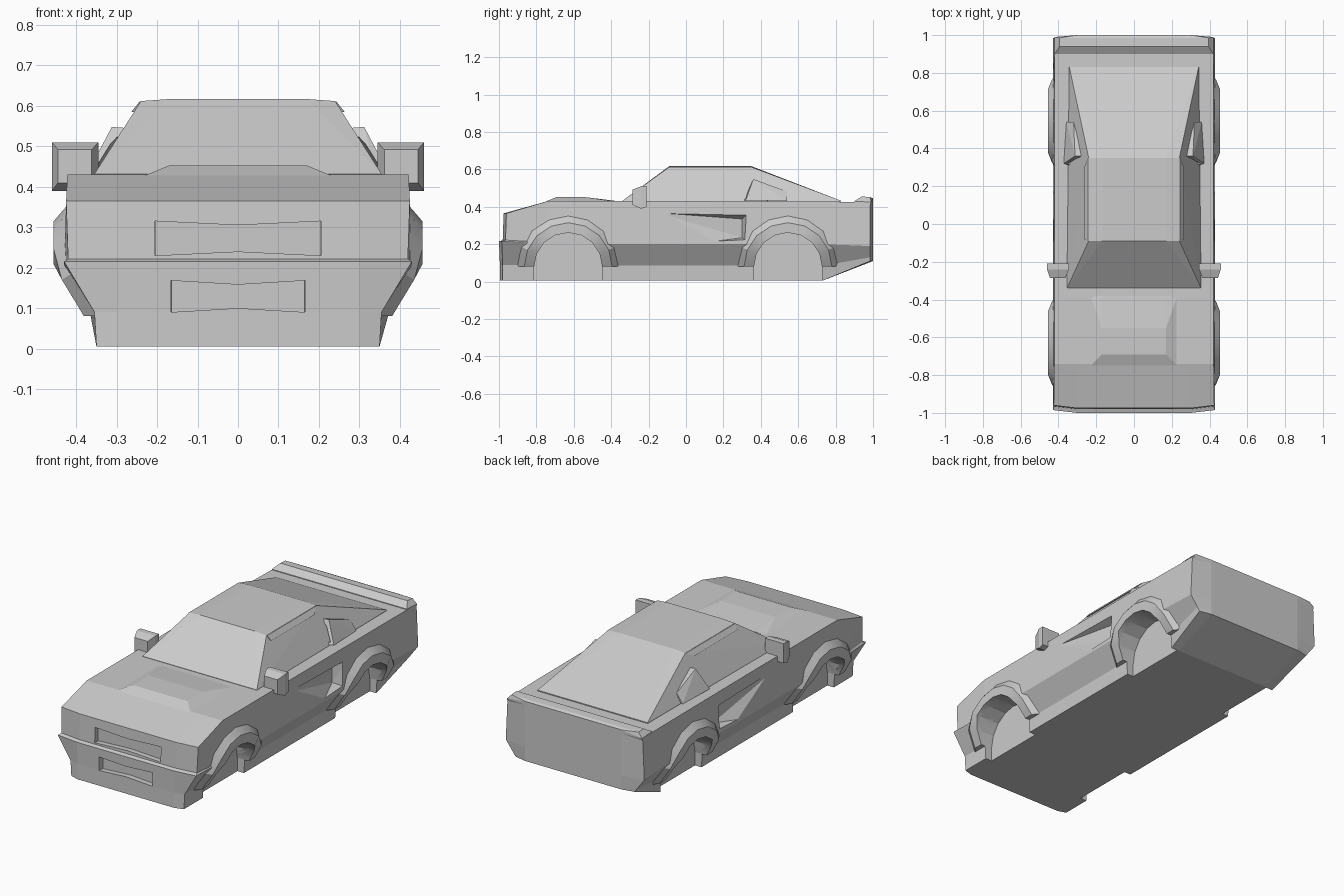
import bpy, bmesh, math

cube = bpy.data.objects.get("Cube")
if cube:
    bpy.data.objects.remove(cube, do_unlink=True)

paint = bpy.data.materials.new("light_grey")
paint.use_nodes = True
grey = (0.6, 0.6, 0.6, 1)
paint.diffuse_color = grey
paint.node_tree.nodes["Principled BSDF"].inputs["Base Color"].default_value = grey


def finish(name, bm):
    bmesh.ops.recalc_face_normals(bm, faces=bm.faces[:])
    mesh = bpy.data.meshes.new(name)
    bm.to_mesh(mesh)
    bm.free()
    mesh.materials.append(paint)
    obj = bpy.data.objects.new(name, mesh)
    bpy.context.collection.objects.link(obj)
    return obj


def hull(name, points, mirror=False):
    """Convex solid around the points, optionally with their x mirror images."""
    if mirror:
        points = points + [(-x, y, z) for x, y, z in points]
    bm = bmesh.new()
    verts = [bm.verts.new(p) for p in points]
    res = bmesh.ops.convex_hull(bm, input=verts)
    junk = {e for e in res["geom_interior"] + res["geom_unused"]
            if isinstance(e, bmesh.types.BMVert)}
    bmesh.ops.delete(bm, geom=list(junk), context="VERTS")
    bmesh.ops.dissolve_limit(bm, angle_limit=0.01, verts=bm.verts[:], edges=bm.edges[:])
    return finish(name, bm)


def prism(name, start, end):
    """Solid between two matching outlines."""
    bm = bmesh.new()
    a = [bm.verts.new(p) for p in start]
    b = [bm.verts.new(p) for p in end]
    bm.faces.new(a)
    bm.faces.new(b)
    for i in range(len(a)):
        j = (i + 1) % len(a)
        bm.faces.new((a[i], a[j], b[j], b[i]))
    return finish(name, bm)


def cut(target, cutter):
    cutter.hide_render = True
    mod = target.modifiers.new("cut", "BOOLEAN")
    mod.operation = "DIFFERENCE"
    mod.solver = "EXACT"
    mod.object = cutter
    bpy.context.view_layer.objects.active = target
    bpy.ops.object.modifier_apply(modifier=mod.name)
    bpy.data.objects.remove(cutter, do_unlink=True)


def mirrored(points, side):
    return [(x * side, y, z) for x, y, z in points]


# Body: half sections from sill to shoulder, lofted from nose to tail
def section(y, top):
    return [(0.35, y, 0.005), (0.355, y, 0.085), (0.43, y, 0.2),
            (0.43, y, 0.21), (0.422, y, top)]


nose = [(0.35, -0.98, 0.005), (0.355, -0.98, 0.09), (0.43, -0.985, 0.215),
        (0.42, -0.965, 0.222), (0.425, -0.96, 0.365)]
tail = [(0.37, 0.985, 0.11), (0.385, 0.985, 0.13), (0.43, 0.985, 0.19),
        (0.43, 0.985, 0.2), (0.42, 0.985, 0.425)]
stations = [nose, section(-0.74, 0.43), section(0, 0.43), section(0.73, 0.428), tail]
bm = bmesh.new()
rings = [[bm.verts.new(p) for p in s + mirrored(s, -1)[::-1]] for s in stations]
count = len(rings[0])
for a, b in zip(rings, rings[1:]):
    for i in range(count):
        j = (i + 1) % count
        bm.faces.new((a[i], a[j], b[j], b[i]))
for ring in (rings[0], rings[-1]):
    for i in range(count // 2 - 1):
        bm.faces.new((ring[i], ring[i + 1], ring[-2 - i], ring[-1 - i]))
for x in (-0.3, 0.3):
    bmesh.ops.bisect_plane(bm, geom=bm.verts[:] + bm.edges[:] + bm.faces[:],
                           plane_co=(x, 0, 0), plane_no=(1, 0, 0))
for v in bm.verts:
    if abs(v.co.x) < 0.31 and abs(v.co.y) > 0.95:
        v.co.y += math.copysign(0.015, v.co.y)
body = finish("body", bm)

# Wheel wells, with rounded tops and straight lower sides
AXLES = {"front": -0.63, "rear": 0.545}
HUB_Z = 0.08
STEPS = 8


def arch(radius, y):
    return [(y + radius * math.cos(math.pi * i / STEPS),
             HUB_Z + radius * math.sin(math.pi * i / STEPS)) for i in range(STEPS + 1)]


for y in AXLES.values():
    outline = [(y + 0.182, -0.1)] + arch(0.182, y) + [(y - 0.182, -0.1)]
    for side in (-1, 1):
        cut(body, prism("well_cutter", [(side * 0.31, p, z) for p, z in outline],
                        [(side * 0.6, p, z) for p, z in outline]))

# Side air intakes, deepening toward the rear
intake = [(0.432, -0.15, 0.368), (0.45, 0.33, 0.365), (0.45, 0.32, 0.22),
          (0.432, 0.15, 0.215), (0.375, 0.3, 0.335), (0.375, 0.3, 0.235)]
for side in (-1, 1):
    cut(body, hull("intake_cutter", mirrored(intake, side)))

# Two bow-tie grille openings
for width, low, high, floor in ((0.21, 0.23, 0.315, -0.95), (0.17, 0.09, 0.168, -0.965)):
    bow = [(-width, low), (0, low + 0.01), (width, low),
           (width, high), (0, high - 0.01), (-width, high)]
    cut(body, prism("grille_cutter", [(x, -1.1, z) for x, z in bow],
                    [(x * 0.97, floor, z) for x, z in bow]))

# Raised hood panel
hull("hood_bulge", [(0.23, -0.75, 0.428), (0.23, -0.38, 0.428), (0.17, -0.69, 0.453),
                    (0.17, -0.55, 0.453), (0.17, -0.38, 0.432), (0.2, -0.6, 0.42)], True)

# Cabin with sloping windscreen and fastback rear
hull("cabin", [(0.355, -0.34, 0.42), (0.355, -0.34, 0.432), (0.345, 0.83, 0.42),
               (0.342, 0.83, 0.432), (0.24, -0.09, 0.612), (0.24, 0.35, 0.612),
               (0.17, -0.09, 0.617), (0.17, 0.35, 0.617)], True)

# Tail lip
hull("tail_lip", [(0.42, 0.9, 0.42), (0.42, 0.9, 0.43), (0.395, 0.94, 0.455),
                  (0.395, 0.985, 0.452), (0.42, 0.99, 0.425), (0.3, 1.0, 0.425),
                  (0.3, 1.0, 0.445), (0.42, 0.985, 0.41)], True)


def body_x(z):
    return 0.355 + 0.075 * min(1, max(0, (z - 0.09) / 0.11))


def flare(name, y, side):
    """Arched lip that follows the body side and swells outward."""
    profile = [(0.182, -0.08), (0.182, 0.026), (0.235, 0.026), (0.272, -0.006), (0.272, -0.08)]
    bm = bmesh.new()
    rows = []
    for radius, swell in profile:
        rows.append([bm.verts.new((side * (body_x(z) + swell), p, z)) for p, z in arch(radius, y)])
    for a, b in zip(rows, rows[1:] + rows[:1]):
        for i in range(STEPS):
            bm.faces.new((a[i], a[i + 1], b[i + 1], b[i]))
    for end in (0, -1):
        bm.faces.new([row[end] for row in rows])
    obj = finish(name, bm)
    bpy.ops.object.select_all(action="DESELECT")
    obj.select_set(True)
    bpy.context.view_layer.objects.active = obj
    bpy.ops.object.shade_smooth_by_angle(angle=math.radians(30))


mirror_shape = [(x, y, z) for x in (0.345, 0.46) for y, z in
                ((-0.21, 0.4), (-0.21, 0.51), (-0.24, 0.39), (-0.24, 0.51))]
mirror_shape += [(x, -0.285, z) for x in (0.362, 0.445) for z in (0.41, 0.492)]
scoop = [(0.27, 0.36, 0.545), (0.34, 0.31, 0.435), (0.312, 0.36, 0.548), (0.372, 0.32, 0.435),
         (0.32, 0.54, 0.482), (0.33, 0.54, 0.43), (0.358, 0.54, 0.43)]
scoop_mouth = [(0.255, 0.3, 0.535), (0.34, 0.25, 0.445), (0.305, 0.3, 0.535),
               (0.362, 0.26, 0.445), (0.29, 0.44, 0.5), (0.335, 0.44, 0.445)]
roof_rail = [(0.23, -0.09, 0.611), (0.243, -0.09, 0.611), (0.23, 0.35, 0.611),
             (0.243, 0.35, 0.611), (0.264, -0.08, 0.585), (0.264, 0.3, 0.585),
             (0.25, -0.08, 0.585), (0.25, 0.3, 0.585)]

# Paired side parts
for label, side in (("left", 1), ("right", -1)):
    for end, y in AXLES.items():
        flare(f"{end}_{label}_wheel_flare", y, side)
    hull(f"{label}_mirror", mirrored(mirror_shape, side))
    vent = hull(f"{label}_quarter_scoop", mirrored(scoop, side))
    cut(vent, hull("scoop_cutter", mirrored(scoop_mouth, side)))
    hull(f"{label}_roof_rail", mirrored(roof_rail, side))
